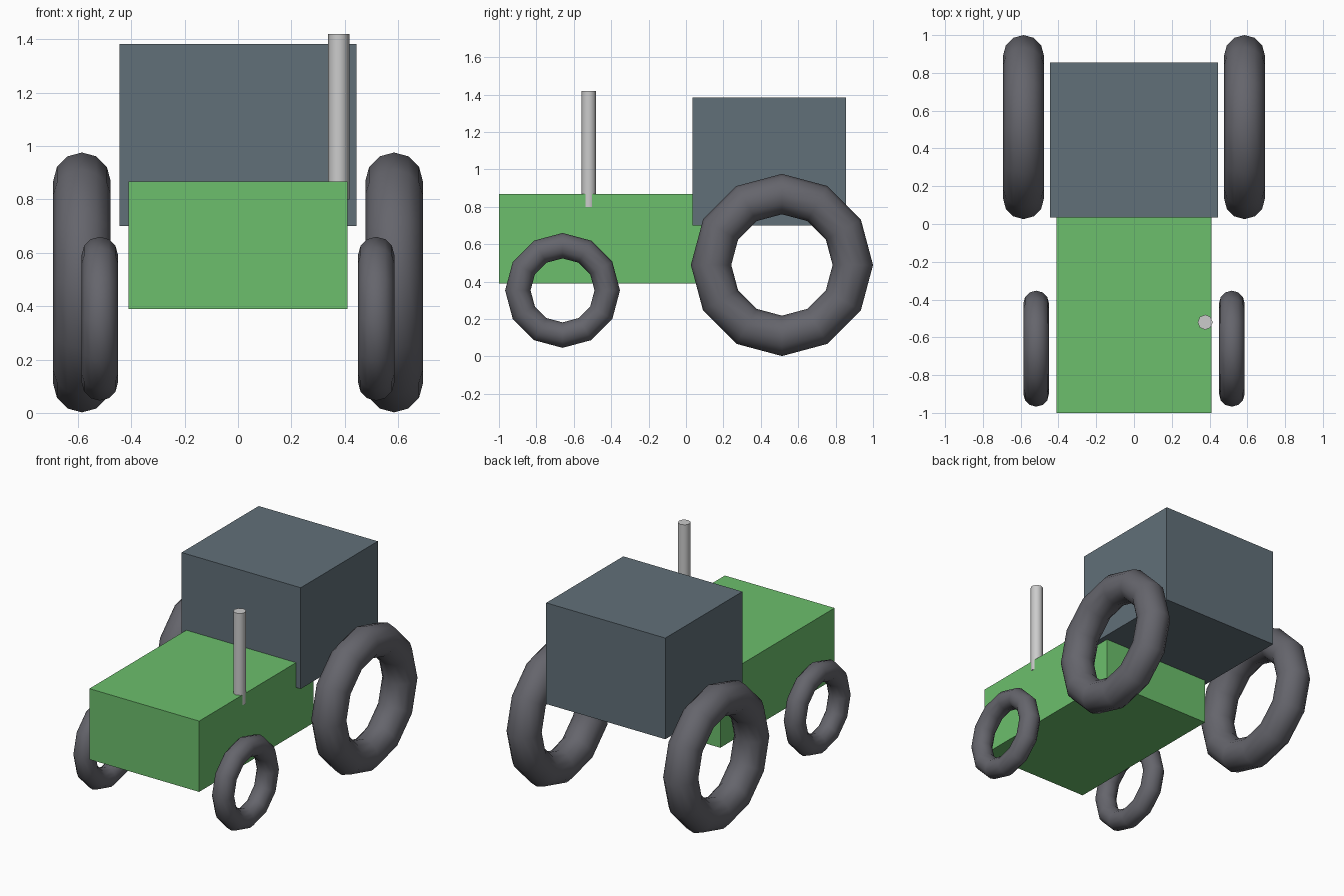
import bpy
from math import radians

if "Cube" in bpy.data.objects:
    bpy.data.objects.remove(bpy.data.objects["Cube"])


def material(name, rgb):
    m = bpy.data.materials.new(name)
    m.diffuse_color = (*rgb, 1)
    m.use_nodes = True
    m.node_tree.nodes["Principled BSDF"].inputs["Base Color"].default_value = m.diffuse_color
    return m


GREEN = material("green_paint", (0.15, 0.52, 0.15))
SLATE = material("slate", (0.12, 0.16, 0.19))
RUBBER = material("rubber", (0.13, 0.13, 0.15))


def box(name, lo, hi, mat):
    bpy.ops.mesh.primitive_cube_add(size=1, location=[(a + b) / 2 for a, b in zip(lo, hi)])
    ob = bpy.context.object
    ob.name = name
    ob.scale = [b - a for a, b in zip(lo, hi)]
    bpy.ops.object.transform_apply(location=False, rotation=False, scale=True)
    ob.data.materials.append(mat)


def tyre(name, loc, major, minor):
    bpy.ops.mesh.primitive_torus_add(
        location=loc, rotation=(0, radians(90), 0), major_segments=12,
        minor_segments=12, major_radius=major, minor_radius=minor)
    ob = bpy.context.object
    ob.name = name
    ob.data.materials.append(RUBBER)
    bpy.ops.object.shade_smooth()


# Engine body and cab
box("engine_body", (-0.41, -1.0, 0.39), (0.41, 0.22, 0.868), GREEN)
box("cab", (-0.445, 0.034, 0.70), (0.445, 0.856, 1.383), SLATE)

# Tyres, large at the rear and small at the front
for side, s in (("left", -1), ("right", 1)):
    tyre(f"rear_tyre_{side}", (s * 0.585, 0.513, 0.489), 0.379, 0.108)
    tyre(f"front_tyre_{side}", (s * 0.518, -0.66, 0.353), 0.239, 0.068)

# Exhaust pipe, sunk slightly through the body's edge
bpy.ops.mesh.primitive_cylinder_add(vertices=8, radius=0.04, depth=0.62,
                                    location=(0.377, -0.52, 1.11), rotation=(0, 0, 0))
bpy.context.object.name = "exhaust_pipe"
bpy.ops.object.shade_smooth_by_angle(angle=radians(50))
